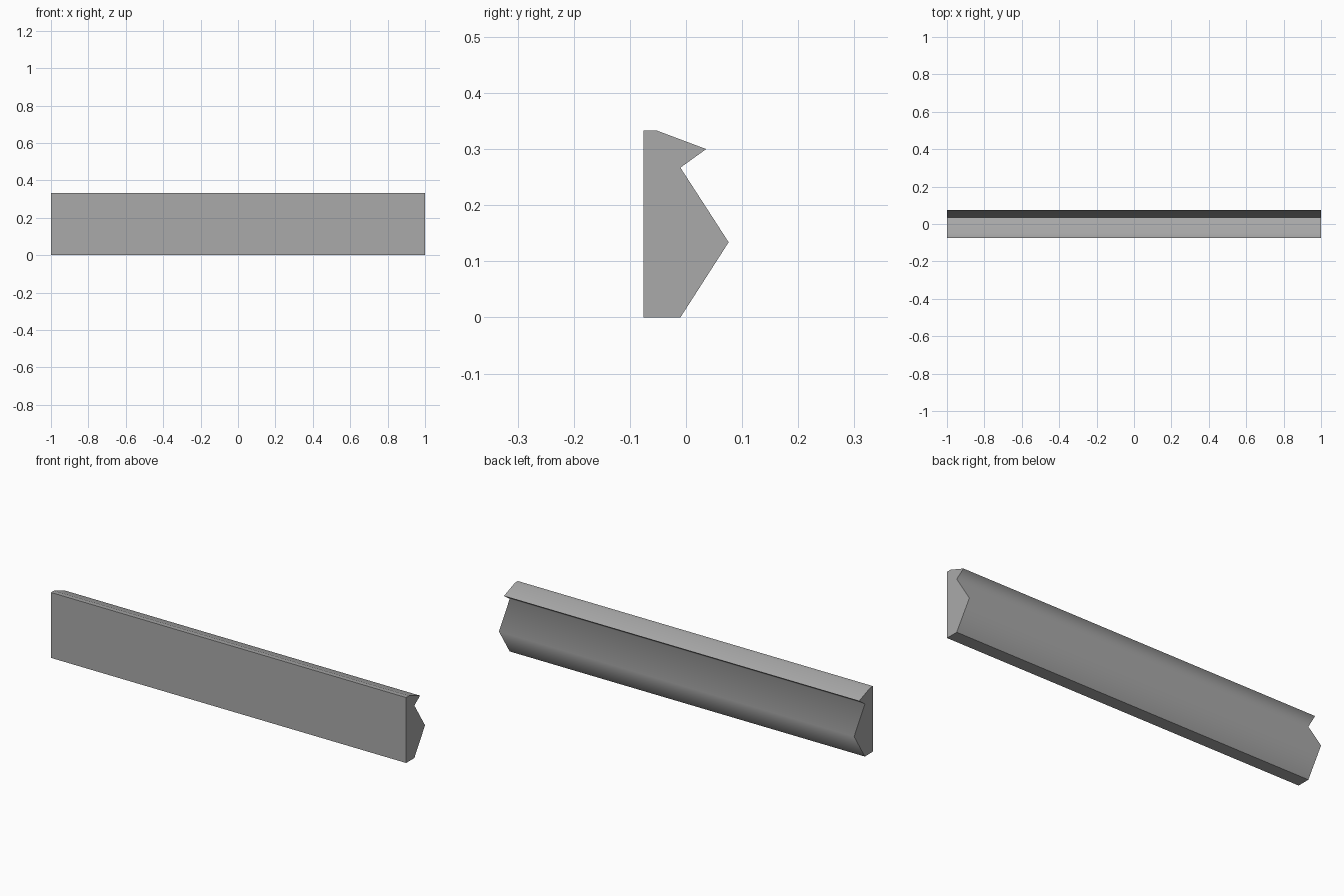
import bpy
import bmesh

cube = bpy.data.objects.get("Cube")
if cube:
    bpy.data.objects.remove(cube, do_unlink=True)

HALF_LENGTH = 1.0

# Cross-section (y, z) and whether the long edge at that corner is sharp
PROFILE = [
    (-0.076, 0.0, True),      # front bottom
    (-0.01, 0.0, True),       # back bottom
    (0.076, 0.134, False),    # ridge
    (-0.01, 0.267, False),    # groove
    (0.036, 0.30, True),      # lip tip
    (-0.052, 0.333, False),   # top shoulder
    (-0.076, 0.333, True),    # front top
]

# Plain grey material
grey = bpy.data.materials.new("plain_grey")
grey.use_nodes = True
colour = (0.4, 0.4, 0.4, 1.0)
grey.diffuse_color = colour
grey.node_tree.nodes["Principled BSDF"].inputs["Base Color"].default_value = colour

# Moulding strip: the profile swept along x
bm = bmesh.new()
rings = [[bm.verts.new((x, y, z)) for y, z, _ in PROFILE]
         for x in (-HALF_LENGTH, HALF_LENGTH)]
left, right = rings
count = len(PROFILE)
for i in range(count):
    j = (i + 1) % count
    bm.faces.new((left[i], left[j], right[j], right[i])).smooth = True

# Flat end caps with sharp rims
for ring in rings:
    cap = bm.faces.new(ring)
    for edge in cap.edges:
        edge.smooth = False

# Sharp long edges; the others shade smoothly
for a, b, (_, _, sharp) in zip(left, right, PROFILE):
    bm.edges.get((a, b)).smooth = not sharp

bmesh.ops.recalc_face_normals(bm, faces=bm.faces[:])
mesh = bpy.data.meshes.new("moulding_strip")
bm.to_mesh(mesh)
bm.free()
mesh.materials.append(grey)
strip = bpy.data.objects.new("moulding_strip", mesh)
bpy.context.collection.objects.link(strip)
